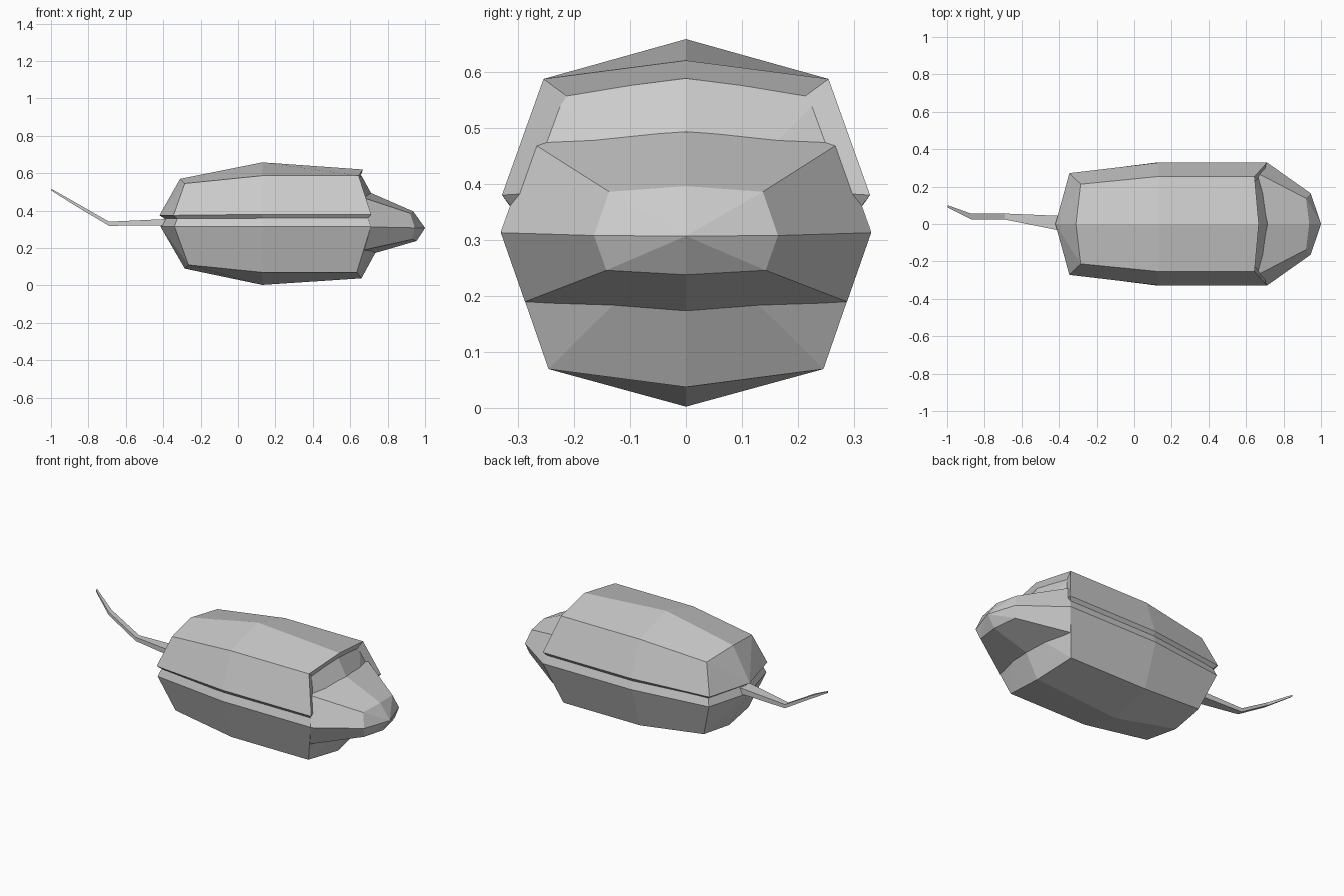
import bpy, bmesh


def finish(name, bm):
    bmesh.ops.recalc_face_normals(bm, faces=bm.faces)
    me = bpy.data.meshes.new(name)
    bm.to_mesh(me)
    bm.free()
    ob = bpy.data.objects.new(name, me)
    bpy.context.collection.objects.link(ob)


def mirrored(half):
    # half section runs bottom centre -> side -> top centre on +y
    return half + [(x, -y, z) for x, y, z in half[-2:0:-1]]


def loft(name, rings, start=None, end=None):
    bm = bmesh.new()
    rows = [[bm.verts.new(p) for p in r] for r in rings]
    n = len(rows[0])
    for a, b in zip(rows, rows[1:]):
        for i in range(n):
            j = (i + 1) % n
            bm.faces.new((a[i], a[j], b[j], b[i]))
    for row, pole in ((rows[0], start), (rows[-1], end)):
        if pole:
            v = bm.verts.new(pole)
            for i in range(n):
                bm.faces.new((v, row[i], row[(i + 1) % n]))
        else:
            bm.faces.new(row)
    finish(name, bm)


# Main body hull, rear to front
loft("body", [mirrored(h) for h in (
    [(-.285, 0, .09), (-.265, .21, .11), (-.34, .27, .315), (-.27, .20, .515), (-.295, 0, .54)],
    [(.13, 0, .003), (.13, .245, .07), (.13, .33, .315), (.13, .243, .557), (.13, 0, .625)],
    [(.66, 0, .038), (.635, .245, .07), (.71, .33, .315), (.63, .243, .557), (.66, 0, .588)])],
    start=(-.415, 0, .315), end=(.81, 0, .313))

# Raised back shell with a small underside lip
loft("back_shell", [mirrored(h) for h in (
    [(-.385, 0, .353), (-.32, .25, .353), (-.345, .272, .375), (-.285, .213, .545), (-.31, 0, .57)],
    [(.13, 0, .353), (.13, .31, .355), (.13, .328, .38), (.13, .254, .587), (.13, 0, .658)],
    [(.68, 0, .355), (.69, .31, .357), (.712, .328, .38), (.645, .254, .587), (.668, 0, .62)])],
    start=(-.42, 0, .375), end=(.59, 0, .40))

# Head wedge
loft("head", [mirrored(h) for h in (
    [(.735, 0, .174), (.675, .287, .19), (.71, .33, .313), (.657, .274, .473), (.715, 0, .493)],
    [(.955, 0, .238), (.93, .142, .246), (.945, .164, .308), (.92, .137, .386), (.937, 0, .396)])],
    start=(.65, 0, .32), end=(1.0, 0, .307))

# Bent tapering tail: centre, half width, half height
path = [(-.36, 0, .338, .042, .018), (-.69, .04, .33, .016, .011),
        (-.87, .04, .435, .015, .009), (-.998, .095, .512, .006, .005)]
loft("tail", [[(x, y + sy * w, z + sz * h) for sy, sz in ((-1, -1), (1, -1), (1, 1), (-1, 1))]
              for x, y, z, w, h in path])
